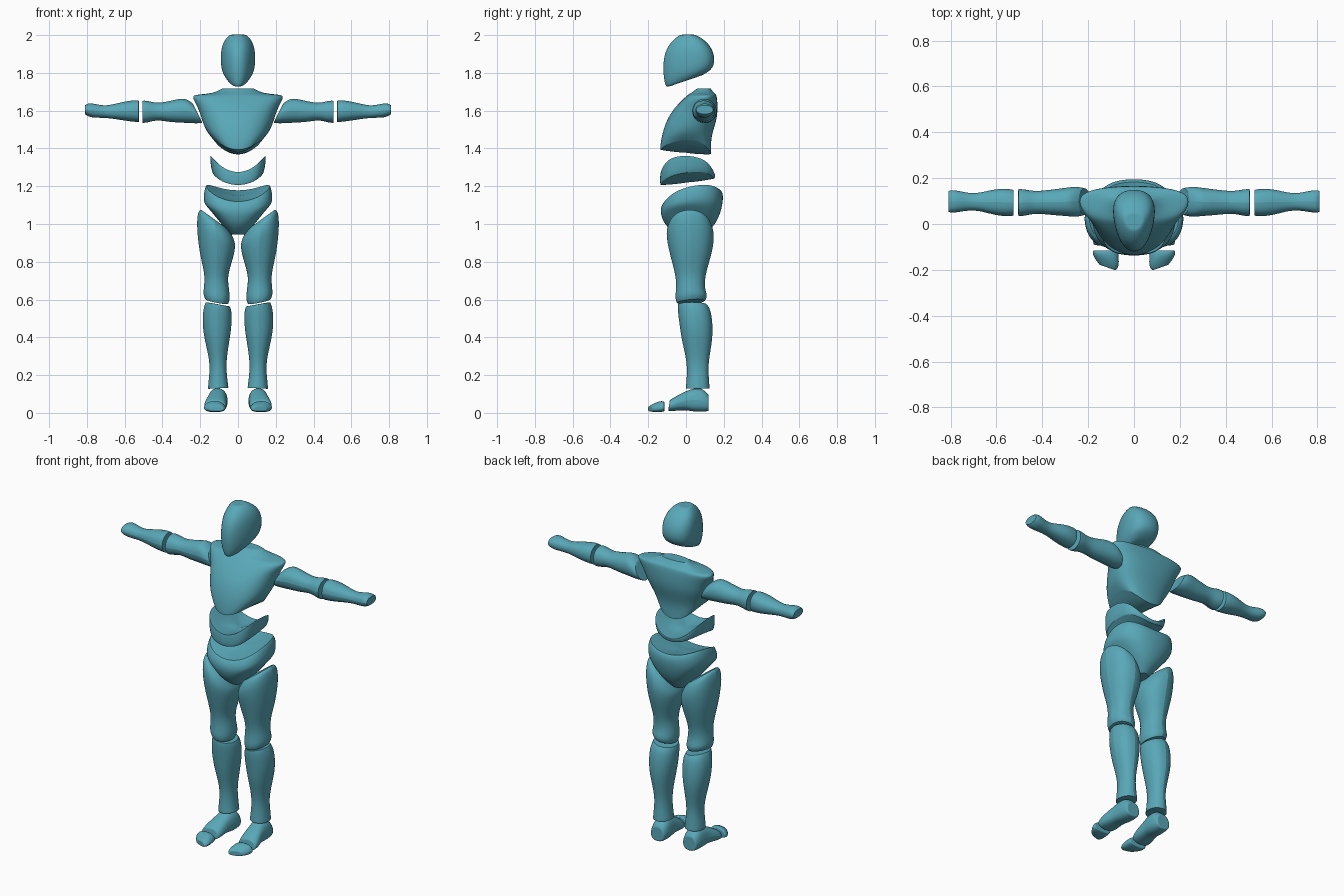
import bpy, bmesh, math

N = 16  # points round each cross-section
teal = bpy.data.materials.new("teal")
teal.diffuse_color = (0.10, 0.39, 0.48, 1)


def loft(name, rings, axis='z', power=2.0, taper=0.0, ridges=(), mirror=False, end_crease=0.7):
    """Skin cross-sections: (w, cu, ru, v0, v1, slope_u, slope_v, arch_u)."""
    bm = bmesh.new()
    crease = bm.edges.layers.float.new('crease_edge')

    def place(u, v, w):
        return {'z': (u, v, w), 'x': (w, u, v), 'y': (u, w, v)}[axis]

    def ring(r, scale):
        w, cu, ru, v0, v1, su, sv, au = (tuple(r) + (0, 0, 0))[:8]
        cv, rv, out = (v0 + v1) / 2, (v1 - v0) / 2, []
        for i in range(N if scale else 1):
            a = 2 * math.pi * i / N
            c, s = math.cos(a), math.sin(a)
            p = math.copysign(abs(c) ** (2 / power), c) * scale * 1.015
            q = math.copysign(abs(s) ** (2 / power), s) * scale * 1.015
            du, dv = p * ru * (1 + taper * q), q * rv
            out.append(bm.verts.new(place(cu + du, cv + dv, w + su * du + sv * dv + au * du * du)))
        return out

    # inner rings and a centre point close both ends
    first, last = rings[0], rings[-1]
    body = [ring(first, 0.55)] + [ring(r, 1) for r in rings] + [ring(last, 0.55)]
    for a, b in zip(body, body[1:]):
        for i in range(N):
            j = (i + 1) % N
            bm.faces.new((a[i], a[j], b[j], b[i]))
    for loop, r in ((body[0], first), (body[-1], last)):
        c = ring(r, 0)[0]
        for i in range(N):
            bm.faces.new((loop[i], loop[(i + 1) % N], c))
    # crisp rims and lengthwise ridges
    for loop in (body[1], body[-2]):
        for i in range(N):
            e = bm.edges.get((loop[i], loop[(i + 1) % N]))
            e[crease] = end_crease
            e.smooth = end_crease < 0.5
    for a, b in zip(body[1:-1], body[2:-1]):
        for i in ridges:
            e = bm.edges.get((a[i], b[i]))
            e[crease] = 0.6
            e.smooth = False
    bmesh.ops.recalc_face_normals(bm, faces=bm.faces[:])
    for f in bm.faces:
        f.smooth = True
    me = bpy.data.meshes.new(name)
    bm.to_mesh(me)
    bm.free()
    me.materials.append(teal)
    ob = bpy.data.objects.new(name, me)
    bpy.context.collection.objects.link(ob)
    if mirror:
        ob.modifiers.new("mirror", 'MIRROR').use_mirror_merge = False
    sub = ob.modifiers.new("smooth", 'SUBSURF')
    sub.levels = sub.render_levels = 2
    return ob


# head: blunt egg with a narrow face and a low chin
loft("head", [
    (1.755, 0, .050, -.105, .085, 0, .34),
    (1.785, 0, .076, -.117, .125, 0, .20),
    (1.83, 0, .087, -.122, .148, 0, .05),
    (1.88, 0, .089, -.118, .153),
    (1.93, 0, .086, -.103, .138),
    (1.975, 0, .070, -.070, .100),
    (2.002, 0, .042, -.030, .050)],
    power=2.3, taper=.25, end_crease=.3)

# chest: tapered shield with wide shoulders and an arched underside
loft("chest", [
    (1.375, 0, .125, -.138, .135, 0, -.10, 4.5),
    (1.455, 0, .165, -.132, .130, 0, 0, 1.2),
    (1.55, 0, .188, -.105, .165),
    (1.62, 0, .208, -.058, .168),
    (1.665, 0, .245, -.010, .165, 0, 0, .2),
    (1.685, 0, .215, .010, .160),
    (1.692, 0, .125, .025, .150),
    (1.718, 0, .082, .060, .130)],
    power=2.5, taper=.16)

# abdomen: saddle-shaped band
loft("abdomen", [
    (1.218, 0, .135, -.135, .150, 0, .12, 3.0),
    (1.235, 0, .145, -.139, .155, 0, .08, 3.4),
    (1.258, 0, .148, -.135, .155, 0, -.06, 4.8)],
    power=2.9)

# pelvis: saddle top, drawn down to a narrow crotch
loft("pelvis", [
    (.945, 0, .040, -.050, .100),
    (.985, 0, .085, -.105, .145, 0, 0, 1.5),
    (1.03, 0, .155, -.130, .175, 0, 0, 2.2),
    (1.085, 0, .184, -.136, .195, 0, .10, .8),
    (1.125, 0, .182, -.130, .198, 0, .18, 1.3),
    (1.145, 0, .170, -.115, .185, 0, .20, 2.0)],
    power=2.5)

# thighs
loft("thigh", [
    (.588, .112, .060, -.048, .100, .20, .08),
    (.615, .112, .071, -.057, .113, .15, .05),
    (.66, .114, .066, -.050, .097),
    (.725, .115, .059, -.053, .100),
    (.80, .111, .080, -.073, .122),
    (.88, .109, .098, -.093, .143),
    (.955, .118, .100, -.105, .148, .45),
    (1.01, .122, .088, -.090, .130, .68),
    (1.025, .125, .070, -.065, .105, .72)],
    power=2.1, ridges=(0, 4, 12), mirror=True)

# shins
loft("shin", [
    (.13, .104, .054, .000, .124, -.05),
    (.16, .105, .051, .003, .122),
    (.24, .105, .042, .008, .116),
    (.31, .107, .050, -.003, .125),
    (.39, .110, .066, -.022, .139),
    (.47, .110, .078, -.033, .140),
    (.545, .108, .075, -.043, .130, .10),
    (.575, .106, .064, -.042, .110, .18)],
    power=2.1, ridges=(0, 4, 12), mirror=True)

# feet: heel and instep, then a separate toe block (lofted front to back)
loft("foot", [
    (-.09, .122, .054, .010, .068, 0, .15),
    (-.06, .120, .060, .010, .085),
    (0, .112, .051, .016, .115),
    (.04, .108, .052, .006, .132),
    (.09, .106, .052, .005, .130),
    (.120, .106, .042, .010, .095)],
    axis='y', power=2.4, taper=-.08, ridges=(0, 8), mirror=True, end_crease=.45)
loft("toes", [
    (-.19, .115, .035, .008, .036, .35),
    (-.165, .120, .054, .004, .052, .35),
    (-.135, .124, .056, .004, .064, .15),
    (-.115, .124, .053, .008, .060)],
    axis='y', power=2.5, taper=-.15, ridges=(0, 8), mirror=True, end_crease=.45)

# arms, lofted outwards along x
loft("upper_arm", [
    (.215, .098, .058, 1.535, 1.640, 0, .50),
    (.25, .098, .067, 1.533, 1.660, 0, .35),
    (.30, .097, .061, 1.538, 1.665),
    (.36, .095, .055, 1.540, 1.650),
    (.43, .095, .047, 1.553, 1.637),
    (.475, .094, .057, 1.538, 1.652),
    (.505, .094, .060, 1.536, 1.652)],
    axis='x', power=2.1, ridges=(4, 8, 12), mirror=True)
loft("forearm", [
    (.525, .093, .056, 1.540, 1.653),
    (.55, .094, .060, 1.542, 1.655),
    (.60, .096, .058, 1.548, 1.648),
    (.66, .097, .042, 1.558, 1.633),
    (.71, .097, .035, 1.563, 1.624),
    (.765, .099, .046, 1.563, 1.638),
    (.795, .099, .050, 1.570, 1.638),
    (.81, .099, .045, 1.582, 1.628)],
    axis='x', power=2.2, ridges=(4, 8, 12), mirror=True)
